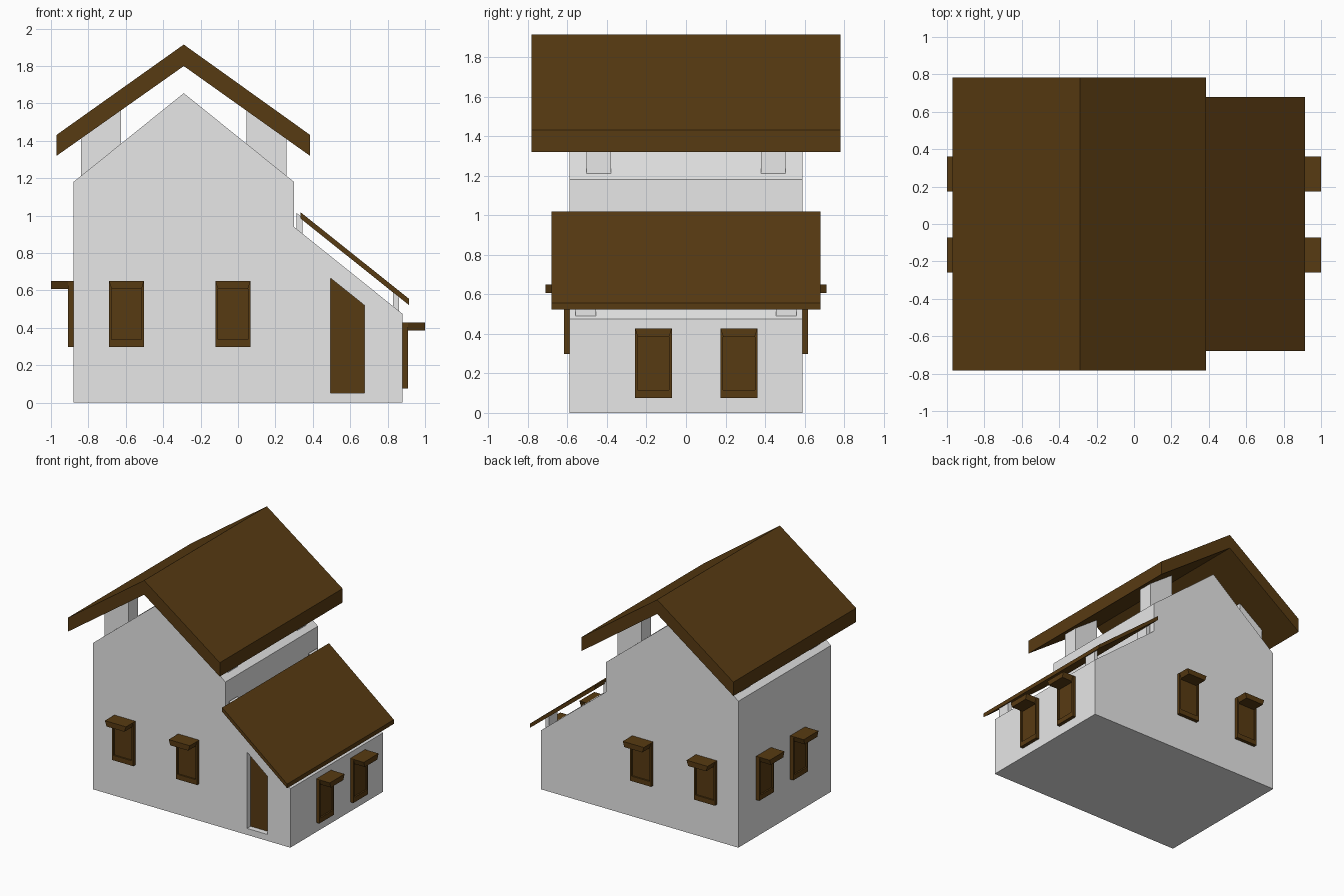
import bpy, bmesh, math
from mathutils import Matrix, Vector

if "Cube" in bpy.data.objects:
    bpy.data.objects.remove(bpy.data.objects["Cube"])


def material(name, rgb):
    m = bpy.data.materials.new(name)
    m.diffuse_color = (*rgb, 1)
    m.use_nodes = True
    m.node_tree.nodes["Principled BSDF"].inputs["Base Color"].default_value = m.diffuse_color
    return m


PLASTER = material("pale plaster", (0.8, 0.8, 0.8))
WOOD = material("dark wood", (0.097, 0.043, 0.006))


def finish(bm, name, mat):
    bmesh.ops.recalc_face_normals(bm, faces=bm.faces)
    me = bpy.data.meshes.new(name)
    bm.to_mesh(me)
    bm.free()
    me.materials.append(mat)
    ob = bpy.data.objects.new(name, me)
    bpy.context.collection.objects.link(ob)
    return ob


def prism(name, profile, y0, y1, mat):
    """Extrude an (x, z) outline from y0 to y1."""
    bm = bmesh.new()
    face = bm.faces.new([bm.verts.new((x, y0, z)) for x, z in profile])
    ext = bmesh.ops.extrude_face_region(bm, geom=[face])["geom"]
    bmesh.ops.translate(bm, vec=(0, y1 - y0, 0),
                        verts=[g for g in ext if isinstance(g, bmesh.types.BMVert)])
    return finish(bm, name, mat)


def push(bm, face, dist):
    """Extrude one front face along y and return the new cap."""
    cap = bmesh.ops.extrude_discrete_faces(bm, faces=[face])["faces"][0]
    bmesh.ops.translate(bm, vec=(0, dist, 0), verts=cap.verts)
    return cap


def window(name, across, wall, z0, angle):
    """Framed window with recessed pane; its top strip is pulled out as a canopy."""
    w, h, t = 0.188, 0.352, 0.028
    bm = bmesh.new()
    bmesh.ops.create_cube(bm, size=1, matrix=Matrix.Translation((0, -t / 2, h / 2))
                          @ Matrix.Diagonal((w, t, h, 1)))
    bm.normal_update()
    pane = min(bm.faces, key=lambda f: f.normal.y)
    ring = bmesh.ops.inset_individual(bm, faces=[pane], thickness=0.02)["faces"]
    for v in pane.verts:
        v.co.z = 0.04 if v.co.z < h / 2 else h - 0.043
    strip = max(ring, key=lambda f: f.calc_center_median().z)
    push(bm, pane, 0.012)
    push(bm, strip, -0.092)
    bm.transform(Matrix.Rotation(angle, 4, 'Z') @ Matrix.Translation((across, -wall, z0)))
    return finish(bm, name, WOOD)


# House body with lean-to, and a recessed doorway cut in the front
body = prism("house_body", [(-0.88, 0), (0.88, 0), (0.88, 0.475), (0.30, 0.94),
                            (0.30, 1.18), (-0.29, 1.655), (-0.88, 1.18)],
             -0.59, 0.59, PLASTER)
door_outline = [(0.495, 0.052), (0.677, 0.052), (0.677, 0.52), (0.495, 0.666)]
cutter = prism("door_cutter", door_outline, -0.7, -0.54, PLASTER)
cutter.hide_render = True
mod = body.modifiers.new("doorway", 'BOOLEAN')
mod.operation = 'DIFFERENCE'
mod.solver = 'EXACT'
mod.object = cutter
bpy.context.view_layer.objects.active = body
bpy.ops.object.modifier_apply(modifier=mod.name)
bpy.data.objects.remove(cutter)
prism("door", door_outline, -0.545, -0.535, WOOD)

# Roofs
prism("main_roof", [(-0.97, 1.32), (-0.97, 1.432), (-0.29, 1.915), (0.385, 1.432),
                    (0.385, 1.32), (-0.29, 1.80)], -0.782, 0.782, WOOD)
prism("lean_to_roof", [(0.335, 0.984), (0.335, 1.018), (0.914, 0.556), (0.914, 0.522)],
      -0.68, 0.68, WOOD)

# Posts holding the roofs above the walls
for y0, y1 in ((-0.503, -0.38), (0.38, 0.503)):
    for s in (-1, 1):
        pts = [(0.335, 1.38), (0.55, 1.205), (0.55, 1.435), (0.335, 1.585)]
        prism("roof_post", [(-0.29 + s * x, z) for x, z in pts], y0, y1, PLASTER)
for y0, y1 in ((-0.56, -0.455), (0.455, 0.56)):
    for x0, x1 in ((0.312, 0.345), (0.828, 0.862)):
        def wall(x):
            return 0.94 - 0.802 * (x - 0.30)
        prism("lean_to_post", [(x0, wall(x0) - 0.005), (x1, wall(x1) - 0.005),
                               (x1, wall(x1) + 0.085), (x0, wall(x0) + 0.085)],
              y0, y1, PLASTER)

# Windows on all four walls
for x in (-0.596, -0.027):
    window("front_window", x, 0.59, 0.298, 0)
    window("back_window", -x, 0.59, 0.298, math.pi)
for y in (-0.165, 0.268):
    window("right_window", y, 0.88, 0.076, math.pi / 2)
    window("left_window", -y, 0.88, 0.298, -math.pi / 2)
